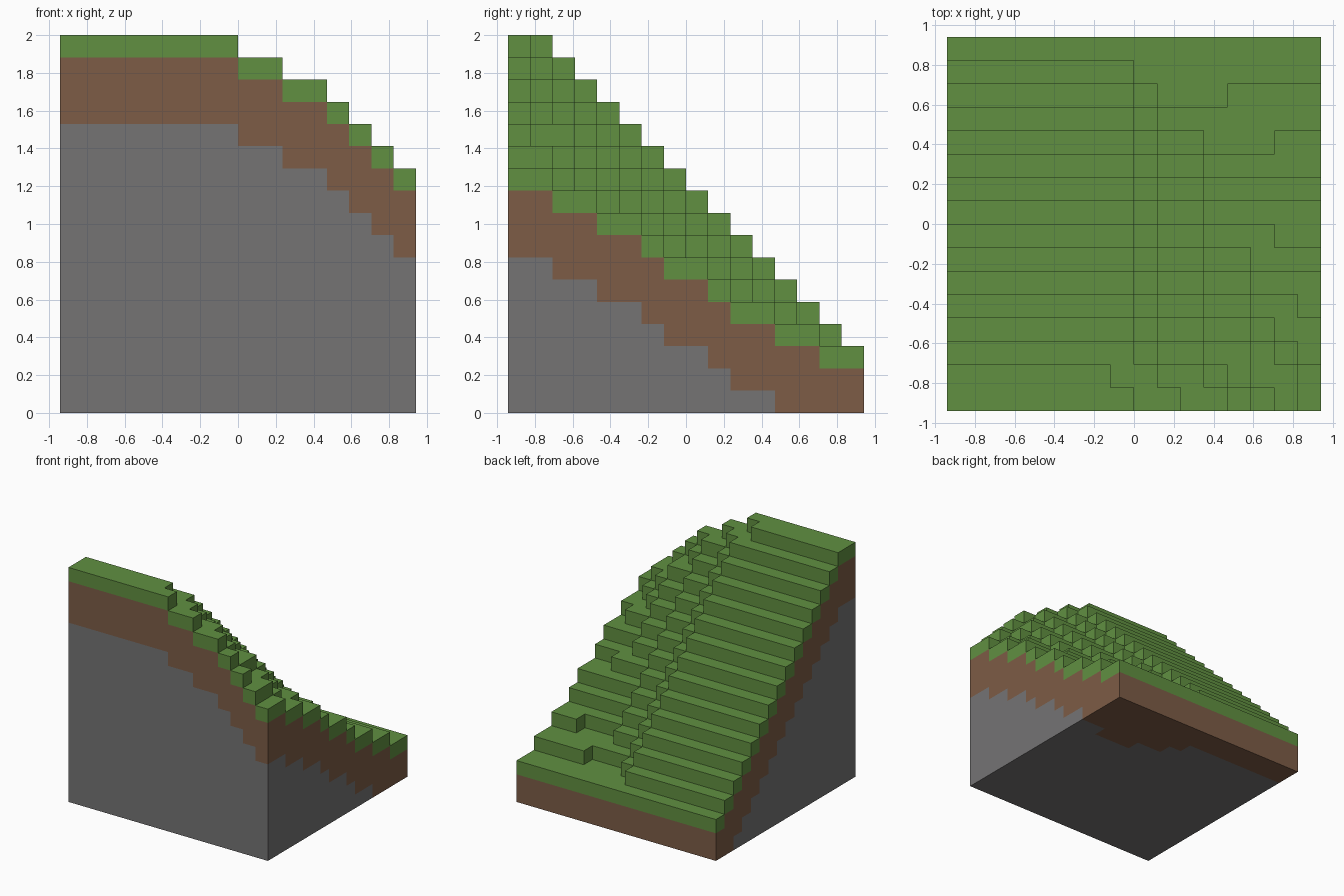
import bpy
import bmesh
import math
from mathutils import Vector

if "Cube" in bpy.data.objects:
    bpy.data.objects.remove(bpy.data.objects["Cube"], do_unlink=True)

SIZE = 16            # blocks along each side
TOP = 17             # blocks at the highest point
UNIT = 2 / TOP
SOIL_DEPTH = 3       # soil blocks under each turf block

# Ledges across the hillside: column, first row, last row, change in height
LEDGES = [
    (8, 2, 14, -1), (9, 1, 13, -1), (11, 1, 11, -1), (13, 0, 6, -1),
    (7, 1, 1, -1), (8, 0, 0, -1), (10, 0, 0, -1), (12, 0, 1, -1),
    (14, 0, 0, -1), (14, 2, 3, -1), (14, 7, 7, -1),
    (15, 0, 2, -1), (15, 4, 4, -1),
    (14, 11, 11, 1), (12, 13, 13, 1),
]


def height(col, row):
    """Number of blocks in a column, zero outside the plot."""
    if not (0 <= col < SIZE and 0 <= row < SIZE):
        return 0
    drop = sum(d for c, a, b, d in LEDGES if col >= c and a <= row <= b)
    return min(TOP, TOP + 1 - row) + drop


def layer(col, row, level):
    """Which layer a block belongs to."""
    depth = height(col, row) - 1 - level
    if depth == 0:
        return "turf"
    return "soil" if depth <= SOIL_DEPTH else "stone"


def solid(col, row, level):
    return 0 <= level < height(col, row)


def make_material(name, color):
    mat = bpy.data.materials.new(name)
    mat.use_nodes = True
    mat.diffuse_color = color
    bsdf = next(n for n in mat.node_tree.nodes if n.type == "BSDF_PRINCIPLED")
    bsdf.inputs["Base Color"].default_value = color
    bsdf.inputs["Roughness"].default_value = 1.0
    return mat


def add_side(bm, center, normal):
    """One outward square on the side of a block."""
    u = Vector((normal.y, normal.z, normal.x))
    v = normal.cross(u)
    corners = [(-1, -1), (1, -1), (1, 1), (-1, 1)]
    bm.faces.new([bm.verts.new((center + (normal + u * a + v * b) / 2) * UNIT)
                  for a, b in corners])


# Collect only the exposed block sides of each layer
layers = {name: bmesh.new() for name in ("turf", "soil", "stone")}
directions = [Vector(d) for d in ((1, 0, 0), (-1, 0, 0), (0, 1, 0),
                                  (0, -1, 0), (0, 0, 1), (0, 0, -1))]
for col in range(SIZE):
    for row in range(SIZE):
        for level in range(height(col, row)):
            center = Vector((col + 0.5 - SIZE / 2, row + 0.5 - SIZE / 2, level + 0.5))
            for n in directions:
                if not solid(col + int(n.x), row + int(n.y), level + int(n.z)):
                    add_side(layers[layer(col, row, level)], center, n)

# Merge each layer into large flat faces
colors = {
    "turf": ("grass green", (0.119, 0.279, 0.053, 1)),
    "soil": ("earth brown", (0.205, 0.107, 0.061, 1)),
    "stone": ("stone grey", (0.178, 0.174, 0.175, 1)),
}
for name, bm in layers.items():
    bmesh.ops.remove_doubles(bm, verts=bm.verts, dist=UNIT / 100)
    bmesh.ops.dissolve_limit(bm, angle_limit=math.radians(1),
                             verts=bm.verts, edges=bm.edges)
    mesh = bpy.data.meshes.new(name)
    bm.to_mesh(mesh)
    bm.free()
    mesh.materials.append(make_material(*colors[name]))
    bpy.context.collection.objects.link(bpy.data.objects.new(name + "_layer", mesh))
